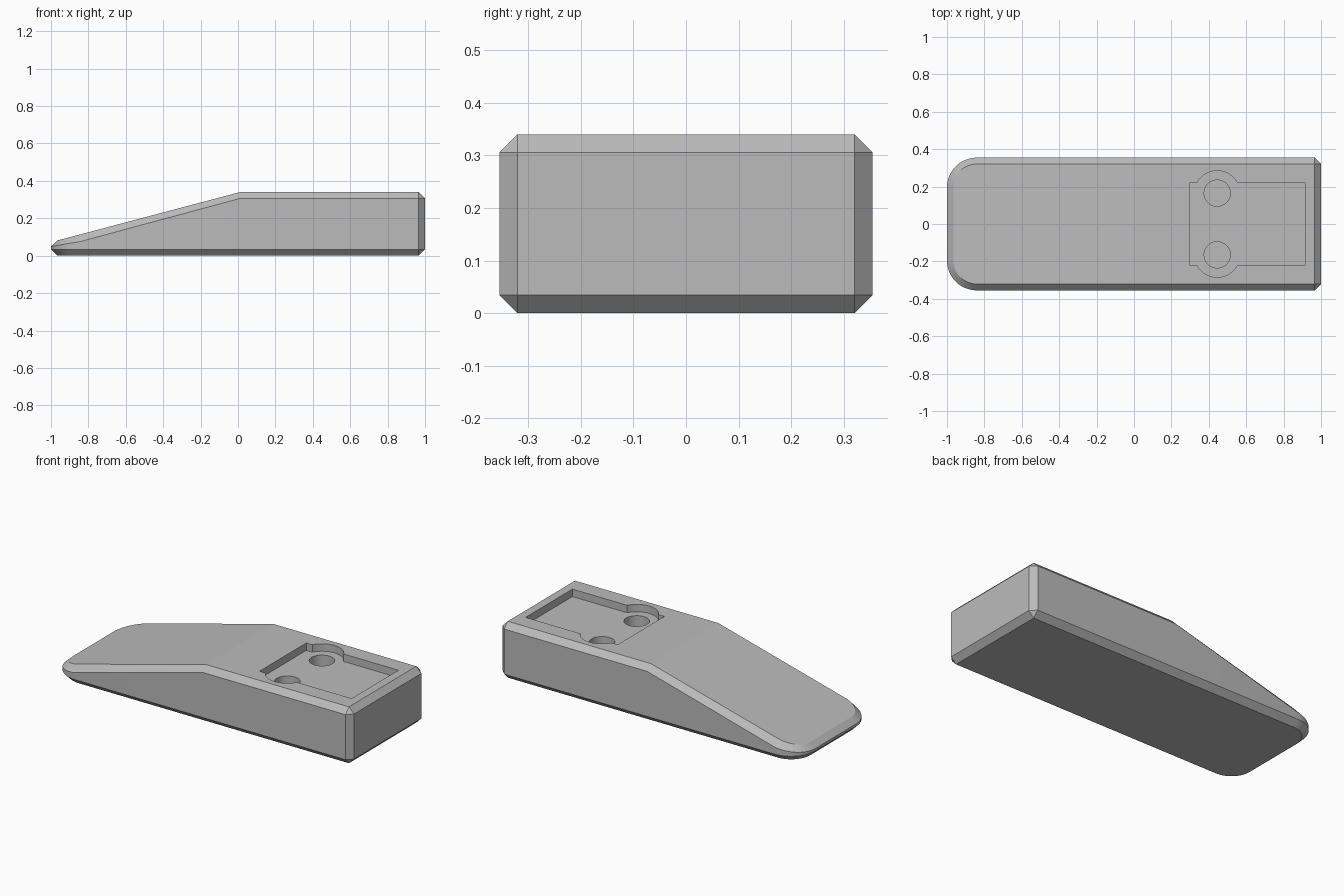
import bpy, bmesh
from math import sin, cos, pi, radians, acos

cube = bpy.data.objects.get("Cube")
if cube:
    bpy.data.objects.remove(cube, do_unlink=True)

HALF_Y, CH, HEIGHT = 0.355, 0.034, 0.34
RIDGE, CORNER, SEG = 0.01, 0.16, 12

grey = bpy.data.materials.new("plain grey")
grey.use_nodes = True
colour = (0.5, 0.5, 0.5, 1)
grey.diffuse_color = colour
grey.node_tree.nodes["Principled BSDF"].inputs["Base Color"].default_value = colour


def make_object(name, bm):
    bmesh.ops.recalc_face_normals(bm, faces=bm.faces)
    mesh = bpy.data.meshes.new(name)
    bm.to_mesh(mesh)
    bm.free()
    mesh.materials.append(grey)
    obj = bpy.data.objects.new(name, mesh)
    bpy.context.collection.objects.link(obj)
    return obj


def outline(inset):
    """Plan outline: rounded toe at -x, chamfered heel at +x."""
    half = [(1 - inset, HALF_Y - CH), (1 - CH, HALF_Y - inset), (RIDGE, HALF_Y - inset)]
    r = CORNER - inset
    for i in range(SEG + 1):
        a = pi / 2 + pi / 2 * i / SEG
        half.append((-1 + CORNER + r * cos(a), HALF_Y - CORNER + r * sin(a)))
    return half + [(x, -y) for x, y in reversed(half)]


def top_z(x):
    return HEIGHT - 0.265 * max(0, RIDGE - x)


def side_z(x):
    toe = -1 + CORNER
    z = HEIGHT - CH - 0.27 * max(0, RIDGE - max(x, toe))
    return z - 0.17 * max(0, toe - x)


# Wedge body lofted through four outlines
bm = bmesh.new()
full, small = outline(0), outline(CH)
rings = [[bm.verts.new((x, y, z(x))) for x, y in pts] for pts, z in (
    (small, lambda x: 0), (full, lambda x: CH), (full, side_z), (small, top_z))]
n = len(full)
for low, high in zip(rings, rings[1:]):
    for i in range(n):
        j = (i + 1) % n
        bm.faces.new((low[i], low[j], high[j], high[i]))
bm.faces.new(rings[0])
top = rings[3]
bm.faces.new(top[2:n - 2])
bm.faces.new(top[:3] + top[n - 3:])
bmesh.ops.remove_doubles(bm, verts=bm.verts, dist=0.0005)
body = make_object("wedge_body", bm)


def prism(name, pts, z0, z1):
    bm = bmesh.new()
    low, high = [[bm.verts.new((x, y, z)) for x, y in pts] for z in (z0, z1)]
    bm.faces.new(low)
    bm.faces.new(high)
    for i in range(len(pts)):
        j = (i + 1) % len(pts)
        bm.faces.new((low[i], low[j], high[j], high[i]))
    return make_object(name, bm)


# Shallow recess: a rectangle with a round lobe on each long side
HOLE_X, HOLE_Y, LOBE, EDGE_Y = 0.445, 0.165, 0.12, 0.223
FLOOR = HEIGHT - 0.045
edge_angle = acos((EDGE_Y - HOLE_Y) / LOBE)
half = [(0.915, EDGE_Y)]
for i in range(19):
    a = edge_angle * (1 - 2 * i / 18)
    half.append((HOLE_X + LOBE * sin(a), HOLE_Y + LOBE * cos(a)))
half.append((0.30, EDGE_Y))
cutters = [prism("recess_cutter", half + [(x, -y) for x, y in reversed(half)], FLOOR, 0.5)]

# Two round holes sunk into the recess floor
for side, y in (("left", HOLE_Y), ("right", -HOLE_Y)):
    circle = [(HOLE_X + 0.07 * cos(2 * pi * i / 48), y + 0.07 * sin(2 * pi * i / 48))
              for i in range(48)]
    cutters.append(prism(side + "_hole_cutter", circle, 0.12, 0.45))

bpy.ops.object.select_all(action="DESELECT")
body.select_set(True)
bpy.context.view_layer.objects.active = body
for cutter in cutters:
    cutter.hide_render = True
    mod = body.modifiers.new("cut", "BOOLEAN")
    mod.operation, mod.solver, mod.object = "DIFFERENCE", "EXACT", cutter
    bpy.ops.object.modifier_apply(modifier=mod.name)
    bpy.data.objects.remove(cutter, do_unlink=True)
bpy.ops.object.shade_smooth_by_angle(angle=radians(13))
